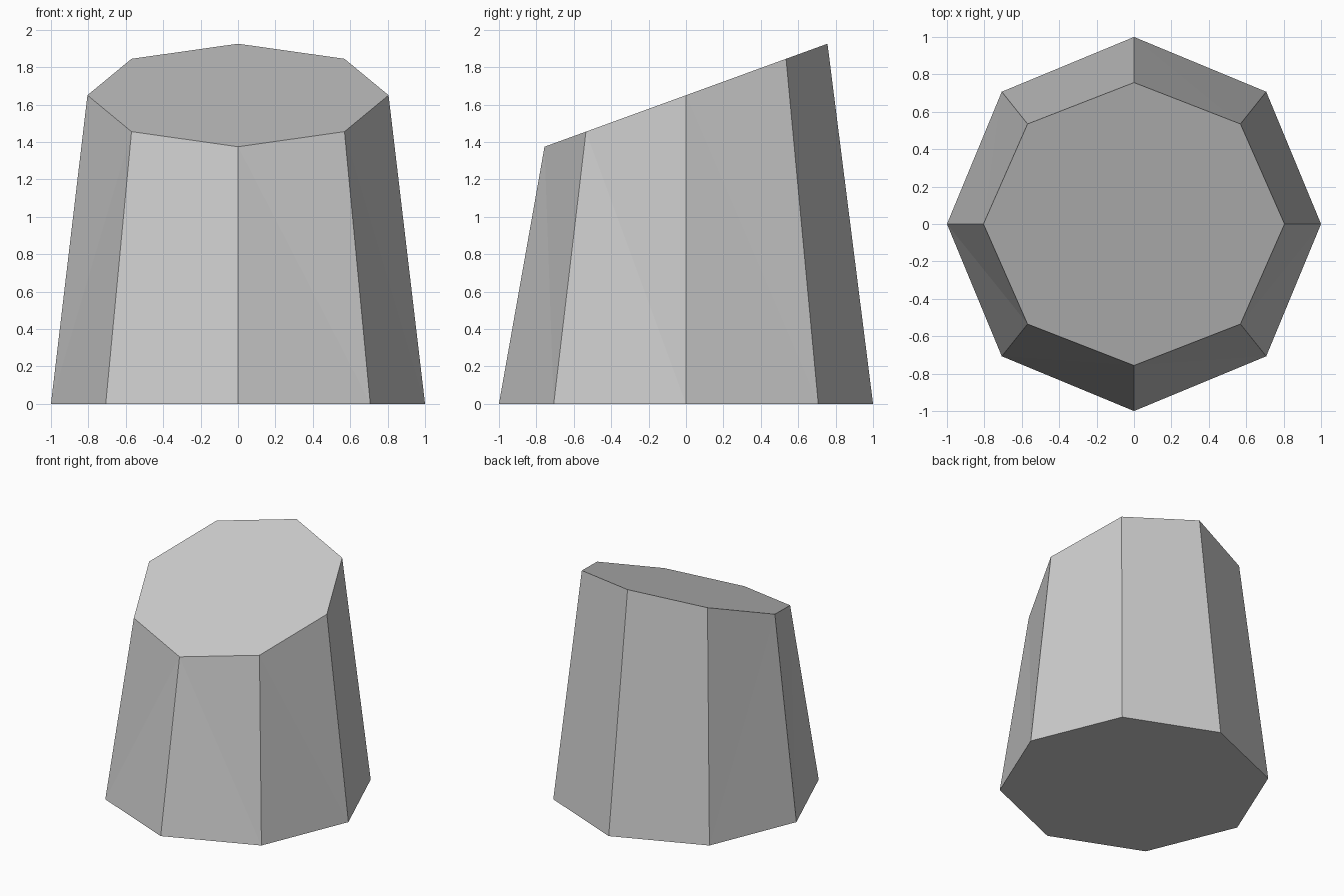
import bpy, bmesh
from math import radians, sin, cos, tau
from mathutils import Matrix, Vector

cube = bpy.data.objects.get("Cube")
if cube:
    bpy.data.objects.remove(cube, do_unlink=True)

SIDES = 8
TOP_RADIUS, TOP_HEIGHT, TILT = 0.805, 1.65, radians(20)

grey = bpy.data.materials.new("light grey")
grey.use_nodes = True
colour = (0.6, 0.6, 0.6, 1)
grey.diffuse_color = colour
grey.node_tree.nodes["Principled BSDF"].inputs["Base Color"].default_value = colour


def ring(bm, radius, matrix):
    """Octagon of vertices placed by a matrix."""
    angles = [tau * i / SIDES for i in range(SIDES)]
    return [bm.verts.new(matrix @ Vector((radius * cos(a), radius * sin(a), 0)))
            for a in angles]


# Tapered octagonal column with a slanted top, low at the front
bm = bmesh.new()
bottom = ring(bm, 1, Matrix.Identity(4))
top = ring(bm, TOP_RADIUS,
           Matrix.Translation((0, 0, TOP_HEIGHT)) @ Matrix.Rotation(TILT, 4, 'X'))
bm.faces.new(bottom[::-1])
bm.faces.new(top)

# Side panels, slightly twisted, so each is split along its shorter diagonal
sides = []
for i in range(SIDES):
    j = (i + 1) % SIDES
    sides.append(bm.faces.new((bottom[i], bottom[j], top[j], top[i])))
bmesh.ops.triangulate(bm, faces=sides, quad_method='SHORT_EDGE')
bm.normal_update()

mesh = bpy.data.meshes.new("slanted_column")
bm.to_mesh(mesh)
bm.free()
mesh.materials.append(grey)
column = bpy.data.objects.new("slanted_column", mesh)
bpy.context.collection.objects.link(column)
